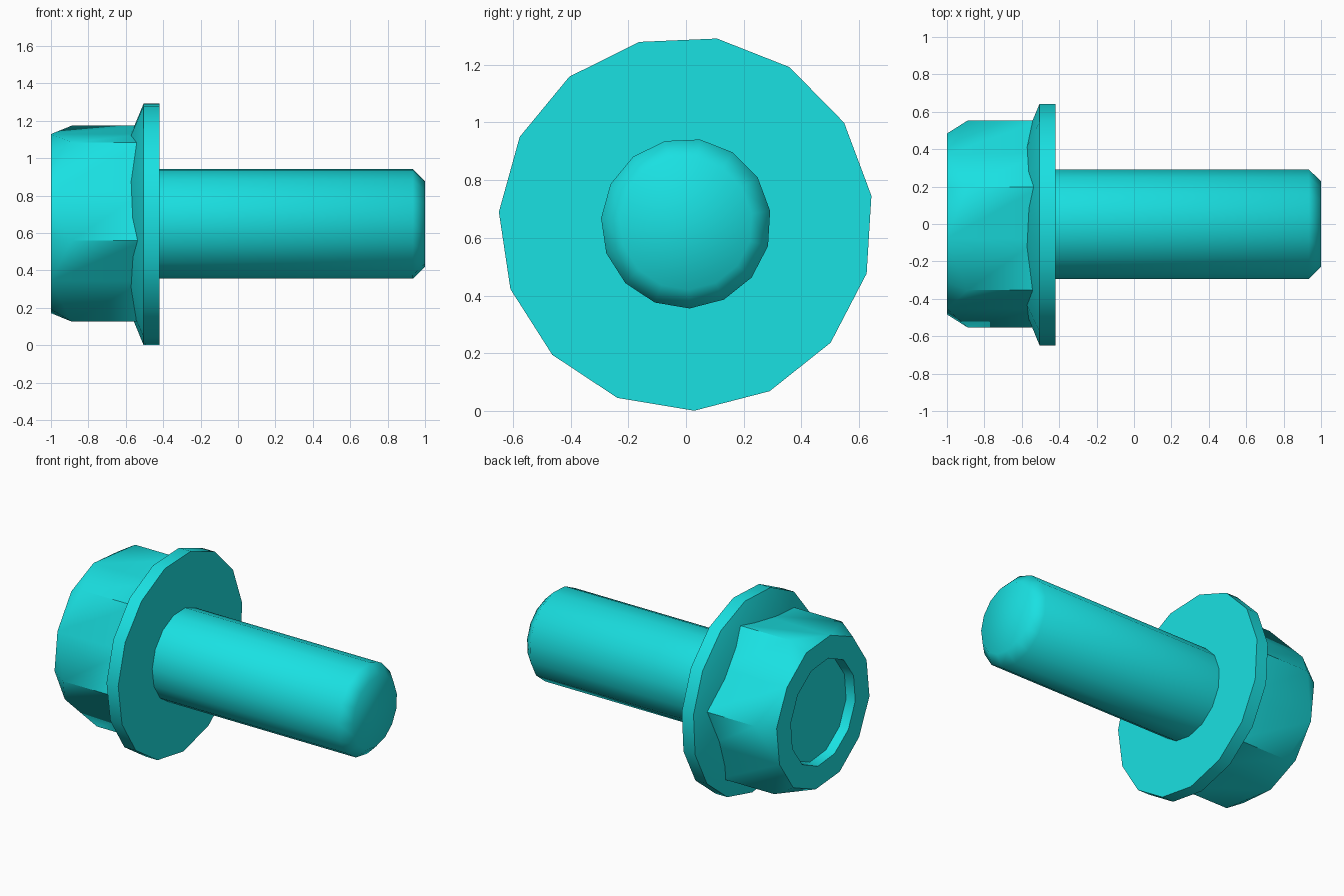
import bpy, bmesh
from math import sin, cos, radians, pi

if "Cube" in bpy.data.objects:
    bpy.data.objects.remove(bpy.data.objects["Cube"])

AXIS_Z = 0.65
teal = bpy.data.materials.new("teal")
teal.diffuse_color = (0.01, 0.75, 0.76, 1)
teal.use_nodes = True
teal.node_tree.nodes["Principled BSDF"].inputs["Base Color"].default_value = teal.diffuse_color


def ring(bm, n, phase, points):
    """Ring about the x axis; (x, radius) points repeat around it."""
    verts = []
    for i in range(n):
        x, r = points[i % len(points)]
        a = radians(phase) + 2 * pi * i / n
        verts.append(bm.verts.new((x, r * cos(a), AXIS_Z + r * sin(a))))
    return verts


def turned_part(name, n, phase, rings):
    """Skin a series of rings and cap both ends."""
    bm = bmesh.new()
    loops = [ring(bm, n, phase, p) for p in rings]
    for a, b in zip(loops, loops[1:]):
        for i in range(n):
            j = (i + 1) % n
            bm.faces.new((a[i], a[j], b[j], b[i]))
    bm.faces.new(loops[0])
    bm.faces.new(loops[-1])
    bmesh.ops.remove_doubles(bm, verts=bm.verts, dist=0.0005)
    bmesh.ops.recalc_face_normals(bm, faces=bm.faces)
    mesh = bpy.data.meshes.new(name)
    bm.to_mesh(mesh)
    bm.free()
    obj = bpy.data.objects.new(name, mesh)
    bpy.context.collection.objects.link(obj)
    mesh.materials.append(teal)
    bpy.ops.object.select_all(action='DESELECT')
    obj.select_set(True)
    bpy.context.view_layer.objects.active = obj
    bpy.ops.object.shade_smooth_by_angle(angle=radians(50))
    return obj


# Shank with chamfered tip
turned_part("shank", 15, -87.5,
            [[(-0.43, 0.295)], [(0.935, 0.295)], [(1.0, 0.23)]])

# Washer flange with sloped upper side
turned_part("flange", 15, -87.5,
            [[(-0.42, 0.65)], [(-0.505, 0.65)], [(-0.587, 0.45)]])

# Hex head: corners alternate with mid-flat points, chamfered corners, dished end
turned_part("hex_head", 12, 9.2,
            [[(-0.5, 0.56), (-0.5, 0.485)],
             [(-0.89, 0.56), (-1.0, 0.485)],
             [(-1.0, 0.49), (-1.0, 0.485)],
             [(-1.0, 0.34)],
             [(-0.94, 0.33)]])
